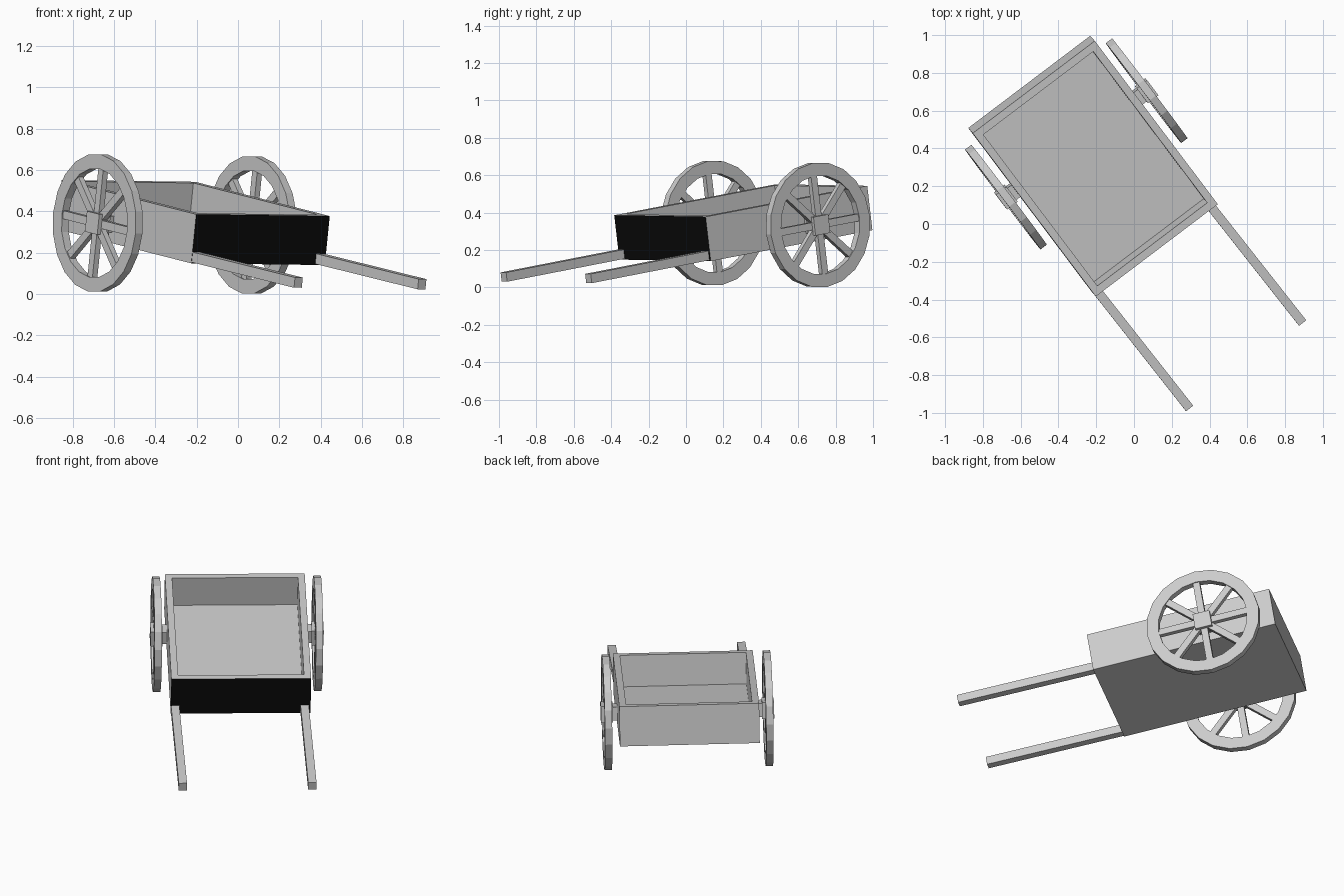
import bpy, bmesh
from math import radians, cos, sin, tau
from mathutils import Matrix

cube = bpy.data.objects.get("Cube")
if cube:
    bpy.data.objects.remove(cube)


def make_material(name, rgb):
    mat = bpy.data.materials.new(name)
    mat.use_nodes = True
    mat.diffuse_color = (*rgb, 1)
    mat.node_tree.nodes["Principled BSDF"].inputs["Base Color"].default_value = (*rgb, 1)
    return mat


GREY = make_material("weathered_grey", (0.6, 0.6, 0.6))
BLACK = make_material("black", (0.003, 0.003, 0.003))

# The whole cart is yawed and rests nose down on its shafts;
# its own origin is the bottom front edge of the box
POSE = (Matrix.Translation((0.097, -0.112, 0.145)) @ Matrix.Rotation(radians(37), 4, 'Z')
        @ Matrix.Rotation(radians(8.7), 4, 'X') @ Matrix.Rotation(radians(0.6), 4, 'Y'))


def add_object(name, bm, local=Matrix()):
    bmesh.ops.recalc_face_normals(bm, faces=bm.faces)
    mesh = bpy.data.meshes.new(name)
    bm.to_mesh(mesh)
    bm.free()
    mesh.materials.append(GREY)
    obj = bpy.data.objects.new(name, mesh)
    obj.matrix_world = POSE @ local
    bpy.context.collection.objects.link(obj)
    return obj


def block(bm, size, center, turn=Matrix()):
    bmesh.ops.create_cube(bm, size=1, matrix=turn @ Matrix.Translation(center)
                          @ Matrix.Diagonal((*size, 1)))


# Open box: inset the top face and sink it to make the walls and floor
WIDTH, LENGTH, HEIGHT, WALL = 0.81, 1.095, 0.24, 0.057
bm = bmesh.new()
block(bm, (WIDTH, LENGTH, HEIGHT), (0, LENGTH / 2, HEIGHT / 2))
bm.normal_update()
top = max(bm.faces, key=lambda f: f.calc_center_median().z)
bmesh.ops.inset_region(bm, faces=[top], thickness=WALL)
floor = bmesh.ops.extrude_discrete_faces(bm, faces=[top])["faces"][0]
bmesh.ops.translate(bm, verts=floor.verts, vec=(0, 0, -0.19))
box = add_object("cart_box", bm)
box.data.materials.append(BLACK)
for face in box.data.polygons:
    if face.center.y < 0.001:
        face.material_index = 1

# Wheels: faceted rim, eight spokes, square hub and stub axle
OUTER, INNER, THICK, SIDES = 0.335, 0.265, 0.042, 20
for side, sign in (("left", 1), ("right", -1)):
    place = Matrix.Translation((sign * 0.467, 0.692, 0.091))

    bm = bmesh.new()
    loops = []
    for radius, x in ((OUTER, -1), (OUTER, 1), (INNER, 1), (INNER, -1)):
        loops.append([bm.verts.new((x * THICK / 2, radius * cos(tau * i / SIDES),
                                    radius * sin(tau * i / SIDES))) for i in range(SIDES)])
    for a, b in zip(loops, loops[1:] + loops[:1]):
        for i in range(SIDES):
            j = (i + 1) % SIDES
            bm.faces.new((a[i], a[j], b[j], b[i]))
    add_object(side + "_wheel_rim", bm, place)

    bm = bmesh.new()
    for i in range(8):
        block(bm, (0.03, 0.04, INNER), (0, 0, INNER / 2 + 0.005),
              Matrix.Rotation(tau * i / 8, 4, 'X'))
    add_object(side + "_wheel_spokes", bm, place)

    bm = bmesh.new()
    block(bm, (0.07, 0.1, 0.1), (0, 0, 0))
    add_object(side + "_wheel_hub", bm, place)

    bm = bmesh.new()
    block(bm, (0.09, 0.08, 0.08), (-sign * 0.055, 0, 0))
    add_object(side + "_axle", bm, place)

# Shafts running forward from the lower corners of the box
for side, x in (("left", 0.37), ("right", -0.38)):
    bm = bmesh.new()
    block(bm, (0.048, 0.81, 0.05), (0, -0.405, 0.03))
    add_object(side + "_shaft", bm, Matrix.Translation((x, 0, 0))
               @ Matrix.Rotation(radians(1.2), 4, 'Z'))
